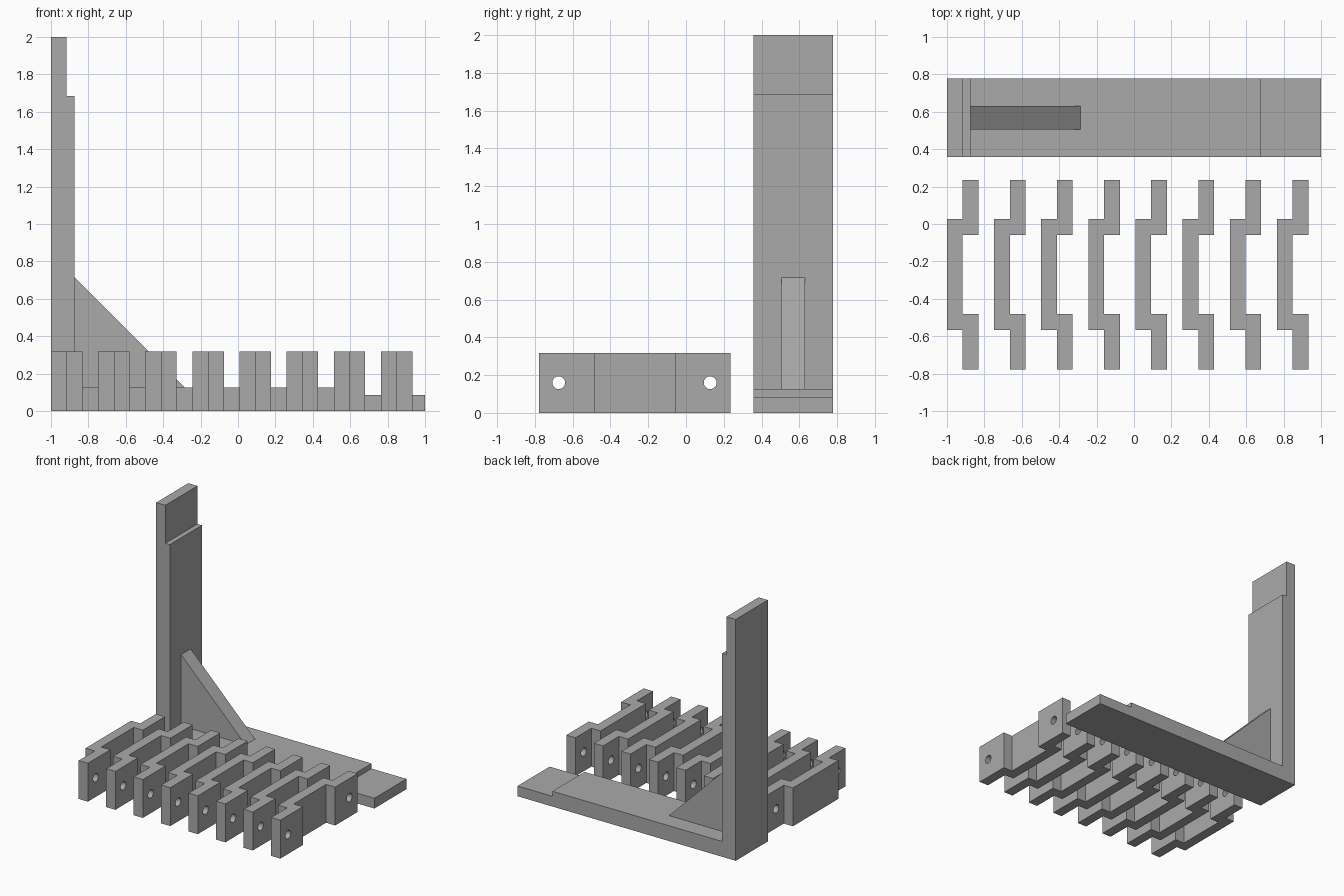
import bpy, bmesh, math
from mathutils import Vector, Matrix

cube = bpy.data.objects.get("Cube")
if cube:
    bpy.data.objects.remove(cube, do_unlink=True)

grey = bpy.data.materials.new("plain_grey")
grey.use_nodes = True
grey.diffuse_color = (0.4, 0.4, 0.4, 1)
grey.node_tree.nodes["Principled BSDF"].inputs["Base Color"].default_value = (0.4, 0.4, 0.4, 1)


def add_object(name, bm):
    bmesh.ops.recalc_face_normals(bm, faces=bm.faces)
    mesh = bpy.data.meshes.new(name)
    bm.to_mesh(mesh)
    bm.free()
    mesh.materials.append(grey)
    obj = bpy.data.objects.new(name, mesh)
    bpy.context.collection.objects.link(obj)
    return obj


def extrude_profile(name, points, direction):
    """Fill a closed outline and extrude it along a direction."""
    bm = bmesh.new()
    face = bm.faces.new([bm.verts.new(p) for p in points])
    result = bmesh.ops.extrude_face_region(bm, geom=[face], use_keep_orig=True)
    verts = [g for g in result["geom"] if isinstance(g, bmesh.types.BMVert)]
    bmesh.ops.translate(bm, verts=verts, vec=Vector(direction))
    return add_object(name, bm)


# L-shaped bracket: stepped upright and stepped base, one profile
back_y, front_y = 0.777, 0.357
bracket = [(-1, 0), (1, 0), (1, 0.085), (0.68, 0.085), (0.68, 0.127), (-0.875, 0.127),
           (-0.875, 1.685), (-0.916, 1.685), (-0.916, 2), (-1, 2)]
extrude_profile("bracket", [(x, front_y, z) for x, z in bracket], (0, back_y - front_y, 0))

# Triangular brace in the corner of the bracket
brace = [(-0.875, 0.127), (-0.285, 0.127), (-0.875, 0.717)]
extrude_profile("corner_brace", [(x, 0.505, z) for x, z in brace], (0, 0.125, 0))

# Rods that cut the holes through the link ends
bm = bmesh.new()
for y in (-0.674, 0.128):
    place = Matrix.Translation((0, y, 0.16)) @ Matrix.Rotation(math.pi / 2, 4, "Y")
    bmesh.ops.create_cone(bm, cap_ends=True, segments=32, radius1=0.034, radius2=0.034,
                          depth=2.4, matrix=place)
cutter = add_object("hole_cutter", bm)
cutter.hide_render = True
cutter.hide_viewport = True

# Row of cranked links: a spine with an offset foot at each end
t, height, pitch = 0.084, 0.318, 0.252
link = [(t, -0.777), (2 * t, -0.777), (2 * t, -0.482), (t, -0.482), (t, -0.058), (2 * t, -0.058),
        (2 * t, 0.235), (t, 0.235), (t, 0.028), (0, 0.028), (0, -0.567), (t, -0.567)]
for i in range(8):
    x0 = -1 + i * pitch
    obj = extrude_profile(f"link_{i + 1}", [(x0 + x, y, 0) for x, y in link], (0, 0, height))
    holes = obj.modifiers.new("holes", "BOOLEAN")
    holes.operation = "DIFFERENCE"
    holes.solver = "EXACT"
    holes.object = cutter
